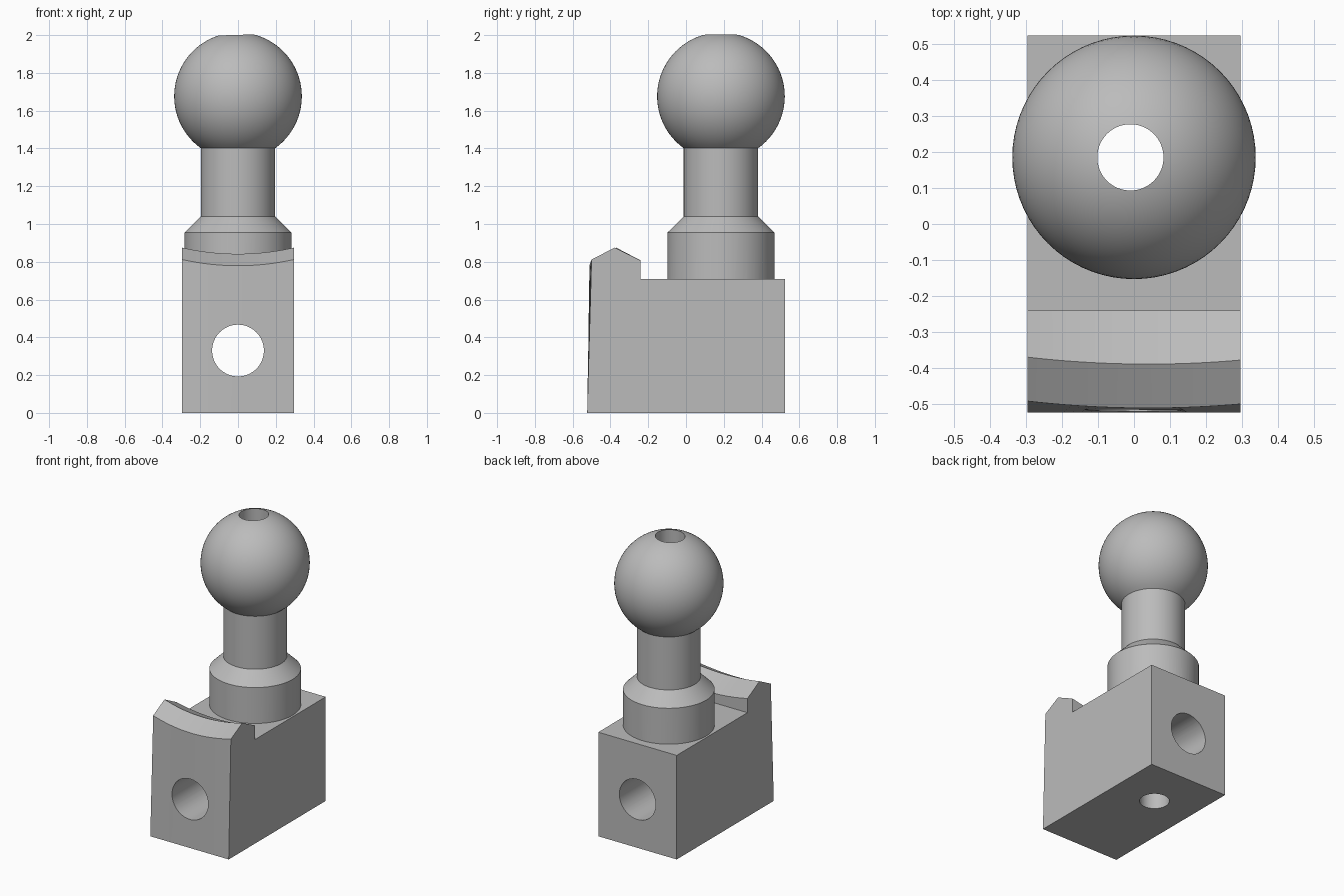
import bpy, bmesh, math
from mathutils import Matrix, Vector

cube = bpy.data.objects.get("Cube")
if cube:
    bpy.data.objects.remove(cube, do_unlink=True)

grey = bpy.data.materials.new("plain grey")
grey.use_nodes = True
colour = (0.5, 0.5, 0.5, 1)
grey.diffuse_color = colour
grey.node_tree.nodes["Principled BSDF"].inputs["Base Color"].default_value = colour

POST_Y = 0.185


def make_object(name, bm):
    bmesh.ops.recalc_face_normals(bm, faces=bm.faces)
    mesh = bpy.data.meshes.new(name)
    bm.to_mesh(mesh)
    bm.free()
    mesh.materials.append(grey)
    obj = bpy.data.objects.new(name, mesh)
    bpy.context.collection.objects.link(obj)
    return obj


def rod(name, radius, length, matrix):
    bm = bmesh.new()
    bmesh.ops.create_cone(bm, cap_ends=True, segments=64, radius1=radius,
                          radius2=radius, depth=length, matrix=matrix)
    return make_object(name, bm)


def combine(target, tool, operation):
    mod = target.modifiers.new(operation.lower(), 'BOOLEAN')
    mod.operation = operation
    mod.solver = 'EXACT'
    mod.object = tool
    bpy.context.view_layer.objects.active = target
    bpy.ops.object.modifier_apply(modifier=mod.name)
    bpy.data.objects.remove(tool, do_unlink=True)


# Block with a dished, ridged lip: side profiles joined across the width
bm = bmesh.new()
half, steps = 0.296, 24
rings = []
for i in range(steps + 1):
    x = -half + 2 * half * i / steps
    rise = 0.033 * (x / half) ** 2
    back = 0.015 * ((x - 0.04) / half) ** 2
    profile = [(-0.523, 0), (-0.511 + back, 0.779 + rise),
               (-0.389 + back, 0.842 + rise), (-0.24, 0.774 + rise),
               (-0.24, 0.71), (0.523, 0.71), (0.523, 0)]
    rings.append([bm.verts.new((x, y, z)) for y, z in profile])
for a, b in zip(rings, rings[1:]):
    for j in range(len(a)):
        k = (j + 1) % len(a)
        bm.faces.new((a[j], a[k], b[k], b[j]))
bm.faces.new(rings[0])
bm.faces.new(rings[-1])
# Flat bottom, back and top strips become single faces
bmesh.ops.dissolve_limit(bm, angle_limit=0.0005, verts=bm.verts, edges=bm.edges)
mount = make_object("ball_mount_block", bm)

# Collar, neck and ball turned as one profile
bm = bmesh.new()
radius, centre = 0.338, 1.676
points = [(0, 0.65), (0.283, 0.65), (0.283, 0.955), (0.197, 1.04)]
start = math.asin(0.197 / radius)
for i in range(33):
    a = start + (math.pi - start) * i / 32
    r = radius * math.sin(a) if i < 32 else 0
    if i == 0:
        r = 0.197
    points.append((r, centre - radius * math.cos(a)))
verts = [bm.verts.new((r, POST_Y, z)) for r, z in points]
edges = [bm.edges.new(pair) for pair in zip(verts, verts[1:])]
bmesh.ops.spin(bm, geom=verts + edges, cent=(0, POST_Y, 0), axis=(0, 0, 1),
               angle=2 * math.pi, steps=72)
bmesh.ops.remove_doubles(bm, verts=bm.verts, dist=0.0005)
post = make_object("ball_post", bm)
combine(mount, post, 'UNION')

# Cross bore front to back, and vertical bore through the ball
cross = rod("cross_bore", 0.137, 2,
            Matrix.Translation((0, 0, 0.33)) @ Matrix.Rotation(math.pi / 2, 4, 'X'))
combine(mount, cross, 'DIFFERENCE')
upright = rod("upright_bore", 0.092, 3, Matrix.Translation((-0.01, POST_Y, 1)))
combine(mount, upright, 'DIFFERENCE')

# Smooth round surfaces, crisp edges
bpy.ops.object.select_all(action='DESELECT')
mount.select_set(True)
bpy.context.view_layer.objects.active = mount
bpy.ops.object.shade_smooth_by_angle(angle=math.radians(20))
